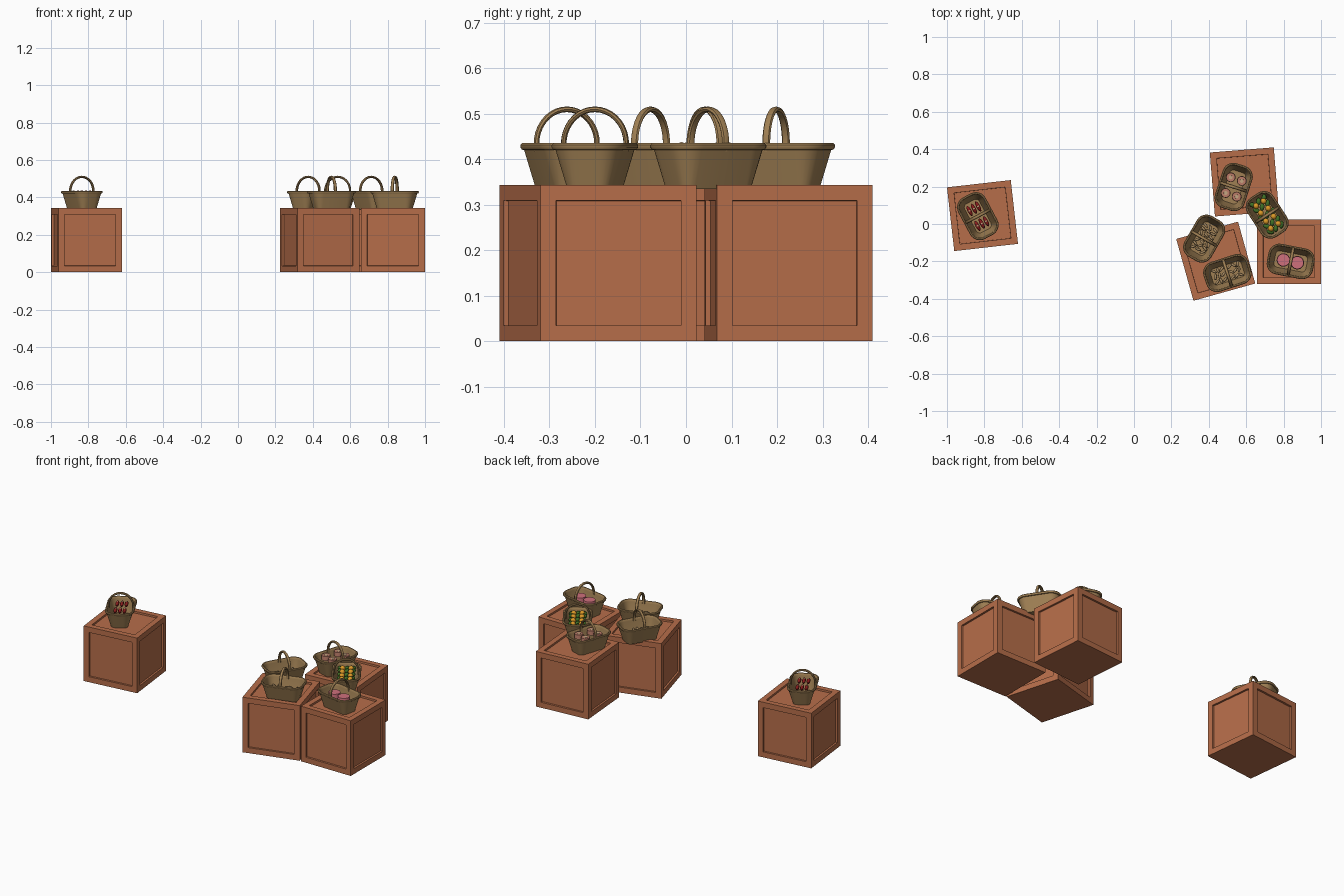
import bpy, bmesh, math, random
from mathutils import Matrix, Vector

if "Cube" in bpy.data.objects:
    bpy.data.objects.remove(bpy.data.objects["Cube"])

random.seed(4)


def mat(name, r, g, b):
    m = bpy.data.materials.new(name)
    m.diffuse_color = (r, g, b, 1)
    m.use_nodes = True
    m.node_tree.nodes["Principled BSDF"].inputs["Base Color"].default_value = m.diffuse_color
    return m


WOOD = mat("crate_wood", 0.47, 0.155, 0.068)
WICKER = mat("wicker", 0.35, 0.215, 0.088)
RED = mat("dark_red", 0.25, 0.012, 0.012)
CREAM = mat("cream", 0.55, 0.38, 0.22)
ORANGE = mat("orange", 0.72, 0.32, 0.02)
GREEN = mat("leaf_green", 0.05, 0.16, 0.02)
PINK = mat("pink", 0.62, 0.16, 0.2)
SALMON = mat("salmon", 0.5, 0.2, 0.14)
TAN = mat("tan", 0.38, 0.25, 0.12)


def finish(name, bm, material, xf=None, smooth=True):
    bmesh.ops.recalc_face_normals(bm, faces=bm.faces)
    me = bpy.data.meshes.new(name)
    bm.to_mesh(me)
    bm.free()
    me.materials.append(material)
    for p in me.polygons:
        p.use_smooth = smooth
    if smooth:
        me.set_sharp_from_angle(angle=math.radians(40))
    ob = bpy.data.objects.new(name, me)
    bpy.context.collection.objects.link(ob)
    if xf:
        ob.matrix_world = xf
    return ob


def place(x, y, deg, z=0):
    return Matrix.Translation((x, y, z)) @ Matrix.Rotation(math.radians(deg), 4, 'Z')


# crates with recessed panels on the top and the four sides
S = 0.343


def crate(name, x, y, deg):
    bm = bmesh.new()
    bmesh.ops.create_cube(bm, size=S, matrix=Matrix.Translation((0, 0, S / 2)))
    bm.normal_update()
    faces = [f for f in bm.faces if f.normal.z > -0.5]
    bmesh.ops.inset_individual(bm, faces=faces, thickness=0.048)
    bmesh.ops.inset_individual(bm, faces=faces, thickness=0.001, depth=-0.011)
    finish(name, bm, WOOD, place(x, y, deg), False)


crate("crate_left", -0.81, 0.045, 6.5)
crate("crate_back", 0.59, 0.225, 4.6)
crate("crate_right", 0.8285, -0.148, 0)
crate("crate_front", 0.437, -0.199, 15.6)


def ring(bm, grow, z):
    """Rounded rectangle, long side on x."""
    hx, hy, r, n = 0.091, 0.0485, 0.025, 6
    vs = []
    for q, (sx, sy) in enumerate([(1, 1), (-1, 1), (-1, -1), (1, -1)]):
        for i in range(n + 1):
            a = math.pi / 2 * (q + i / n)
            vs.append(bm.verts.new((sx * (hx - r) + (r + grow) * math.cos(a),
                                    sy * (hy - r) + (r + grow) * math.sin(a), z)))
    return vs


def bridge(bm, a, b):
    n = len(a)
    for i in range(n):
        bm.faces.new((a[i], a[(i + 1) % n], b[(i + 1) % n], b[i]))


def basket(name, x, y, deg):
    xf = place(x, y, deg, 0.334)
    # bowl, rim and inside as one loft
    prof = [(0, 0), (0.026, 0.086), (0.031, 0.087), (0.0345, 0.092), (0.0345, 0.097),
            (0.031, 0.101), (0.025, 0.101), (0.021, 0.097), (0.020, 0.088), (-0.004, 0.012)]
    bm = bmesh.new()
    rings = [ring(bm, g, z) for g, z in prof]
    for a, b in zip(rings, rings[1:]):
        bridge(bm, a, b)
    bm.faces.new(rings[0])
    bm.faces.new(rings[-1])
    finish(name + "_basket", bm, WICKER, xf)
    # arched handle across the short side
    bm = bmesh.new()
    prev = first = None
    steps = 20
    for i in range(steps + 1):
        a = math.radians(-12 + 204 * i / steps)
        loop = []
        for k in range(8):
            t = math.tau * k / 8
            d = 0.0062 * math.cos(t)
            loop.append(bm.verts.new((0.009 * math.sin(t), (0.07 + d) * math.cos(a),
                                      0.1 + (0.0755 + d) * math.sin(a))))
        if prev:
            bridge(bm, prev, loop)
        else:
            first = loop
        prev = loop
    bm.faces.new(first)
    bm.faces.new(prev)
    finish(name + "_handle", bm, WICKER, xf)
    return xf


def blobs(name, xf, material, items):
    """Ellipsoids: (position, radii, turn in degrees)."""
    bm = bmesh.new()
    for pos, rad, turn in items:
        m = (Matrix.Translation(pos) @ Matrix.Rotation(math.radians(turn), 4, 'Z')
             @ Matrix.Diagonal(Vector((*rad, 1))))
        bmesh.ops.create_uvsphere(bm, u_segments=10, v_segments=6, radius=1, matrix=m)
    finish(name, bm, material, xf)


def discs(name, xf, material, items):
    """Short cylinders: (position, radius, height)."""
    bm = bmesh.new()
    for pos, r, h in items:
        bmesh.ops.create_cone(bm, cap_ends=True, segments=20, radius1=r, radius2=r * 0.93,
                              depth=h, matrix=Matrix.Translation(pos))
    finish(name, bm, material, xf)


# left basket: red bottles in two rows of three with pale labels
xf = basket("bottles", -0.835, 0.042, 118)
spots = [(sx * 0.045, k * 0.026) for sx in (-1, 1) for k in (-1, 0, 1)]
blobs("red_bottles", xf, RED, [((u, v, 0.088), (0.031, 0.0105, 0.0145), 0) for u, v in spots])
blobs("bottle_labels", xf, CREAM, [((u, v, 0.0885), (0.009, 0.0095, 0.0155), 0) for u, v in spots])

# back basket: four round cuts with pale centres
xf = basket("cuts", 0.533, 0.198, 72)
spots = [(u, v) for u in (-0.044, 0.044) for v in (-0.031, 0.031)]
discs("round_cuts", xf, SALMON, [((u, v, 0.085), 0.026, 0.026) for u, v in spots])
discs("cut_centres", xf, CREAM, [((u, v, 0.0965), 0.011, 0.006) for u, v in spots])

# middle basket: orange fruit among leaves
xf = basket("fruit", 0.712, 0.049, 123)
spots = [(u, v) for u in (-0.072, -0.026, 0.026, 0.072) for v in (-0.024, 0.024)]
blobs("orange_fruit", xf, ORANGE, [((u, v, 0.084), (0.017, 0.016, 0.016), 0) for u, v in spots])
blobs("leaves", xf, GREEN, [((u, v, 0.078), (0.021, 0.013, 0.012), 40 * (1 if v > 0 else -1))
                            for u in (-0.085, -0.05, 0, 0.05, 0.085)
                            for v in (-0.035, 0, 0.035)])

# right basket: two large pink slices with a pale one between
xf = basket("slices", 0.838, -0.2, -11)
discs("pink_slices", xf, PINK, [((-0.04, 0, 0.072), 0.036, 0.03), ((0.036, 0, 0.072), 0.036, 0.03)])

# front crate baskets: loose tan pieces lying low
for name, x, y, deg in (("chips", 0.375, -0.078, 60), ("nuts", 0.499, -0.262, 18)):
    xf = basket(name, x, y, deg)
    items = []
    for i in range(7):
        for j in range(3):
            items.append(((-0.066 + 0.022 * i, -0.03 + 0.03 * j, 0.04 + random.uniform(0, 0.012)),
                          (0.018, 0.007, 0.007), random.choice((-40, 35, 70, 100))))
    blobs(name + "_pieces", xf, TAN, items)
